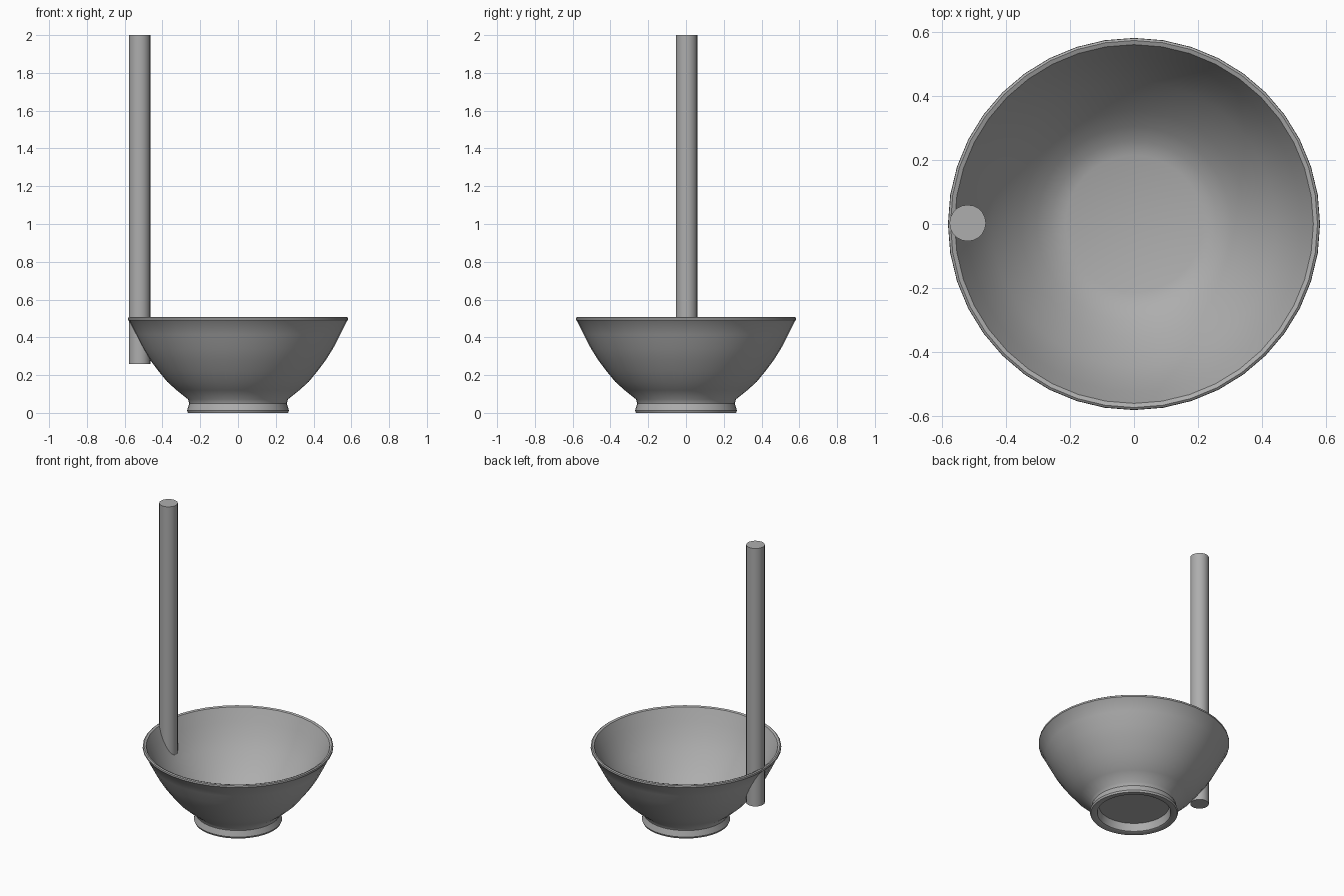
import bpy, bmesh, math
from mathutils import Matrix

cube = bpy.data.objects.get("Cube")
if cube:
    bpy.data.objects.remove(cube, do_unlink=True)

# Single grey material
grey = bpy.data.materials.new("plain_grey")
grey.use_nodes = True
colour = (0.42, 0.42, 0.42, 1)
grey.diffuse_color = colour
grey.node_tree.nodes["Principled BSDF"].inputs["Base Color"].default_value = colour


def finish(name, bm, angle):
    bmesh.ops.recalc_face_normals(bm, faces=bm.faces)
    mesh = bpy.data.meshes.new(name)
    bm.to_mesh(mesh)
    bm.free()
    mesh.materials.append(grey)
    obj = bpy.data.objects.new(name, mesh)
    bpy.context.collection.objects.link(obj)
    bpy.ops.object.select_all(action="DESELECT")
    obj.select_set(True)
    bpy.context.view_layer.objects.active = obj
    bpy.ops.object.shade_smooth_by_angle(angle=math.radians(angle))
    return obj


def lathe(name, profile, segments):
    bm = bmesh.new()
    verts = [bm.verts.new((r, 0, z)) for r, z in profile]
    edges = [bm.edges.new(pair) for pair in zip(verts, verts[1:])]
    bmesh.ops.spin(bm, geom=verts + edges, cent=(0, 0, 0), axis=(0, 0, 1),
                   angle=math.tau, steps=segments, use_duplicate=False)
    bmesh.ops.remove_doubles(bm, verts=bm.verts, dist=0.0005)
    return finish(name, bm, 35)


# Bowl: hollow foot ring, outer wall, rim, inner wall, flat floor
foot = [(0, 0.055), (0.215, 0.055), (0.225, 0.005), (0.235, 0), (0.265, 0),
        (0.27, 0.012), (0.258, 0.05), (0.265, 0.072)]
outer = [(0.325, 0.12), (0.375, 0.165), (0.42, 0.22), (0.465, 0.28),
         (0.503, 0.34), (0.542, 0.415), (0.578, 0.488)]
rim = [(0.583, 0.492), (0.582, 0.503), (0.575, 0.508), (0.562, 0.503)]
inner = [(0.525, 0.42), (0.485, 0.345), (0.445, 0.285), (0.4, 0.23),
         (0.355, 0.18), (0.305, 0.135), (0.26, 0.105), (0.215, 0.09), (0, 0.09)]
lathe("bowl", foot + outer + rim + inner, 40)

# Upright handle, passing through the bowl wall
bottom, top = 0.26, 2.0
bm = bmesh.new()
bmesh.ops.create_cone(bm, cap_ends=True, segments=20, radius1=0.057, radius2=0.057,
                      depth=top - bottom,
                      matrix=Matrix.Translation((-0.521, 0.003, (top + bottom) / 2)))
finish("handle", bm, 40)
